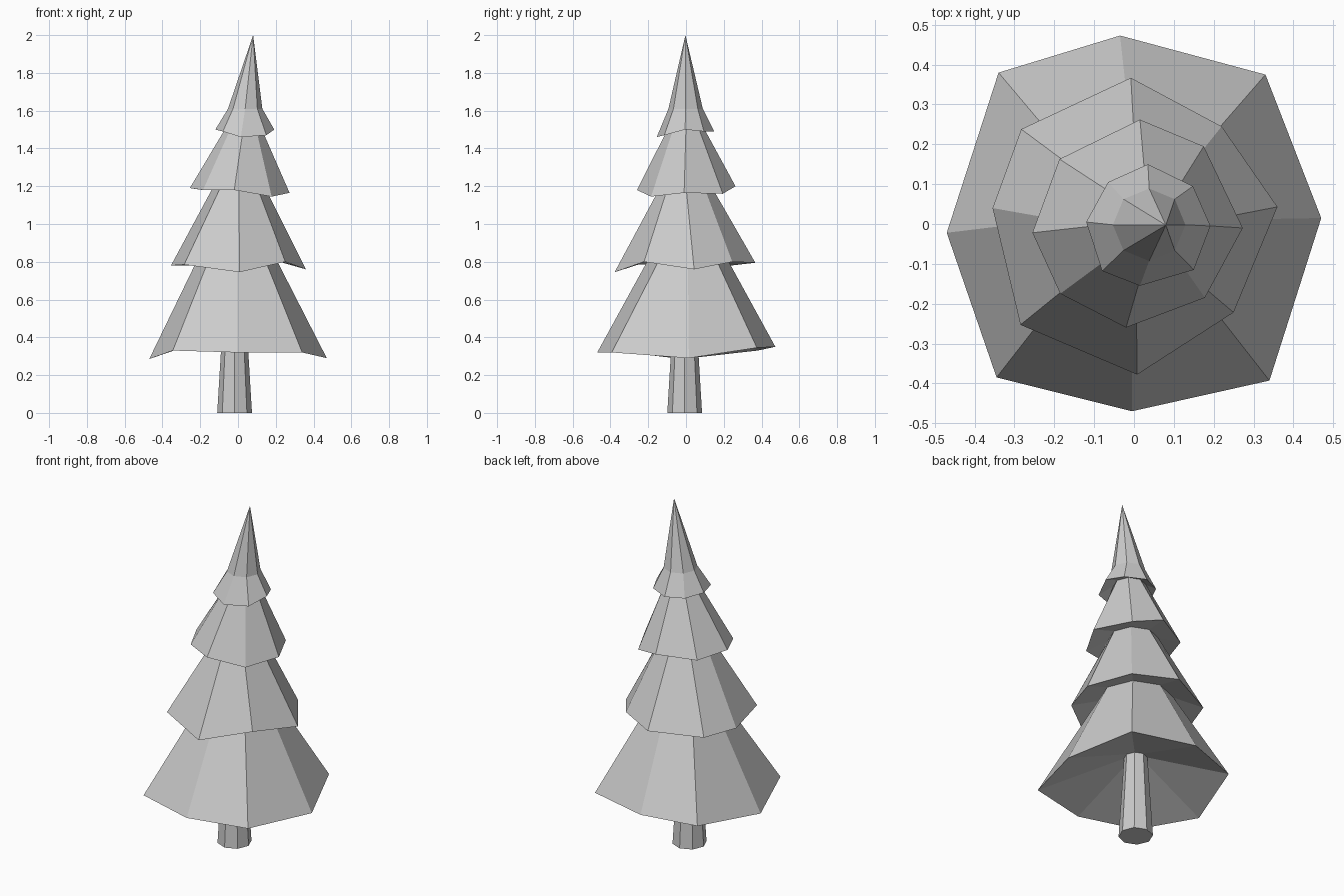
import bpy
from math import cos, sin, pi

if "Cube" in bpy.data.objects:
    bpy.data.objects.remove(bpy.data.objects["Cube"])

SIDES = 8


def ring(cx, cy, z, r):
    """Regular eight-sided ring, starting at +x and going anticlockwise."""
    return [(cx + r * cos(2 * pi * i / SIDES), cy + r * sin(2 * pi * i / SIDES), z)
            for i in range(SIDES)]


def loft(name, rings, tip=None, close_bottom=False):
    """Join consecutive rings with quads, optionally ending in a point."""
    verts = [v for r in rings for v in r]
    faces = []
    for k in range(len(rings) - 1):
        for i in range(SIDES):
            j = (i + 1) % SIDES
            a, b = k * SIDES, (k + 1) * SIDES
            faces.append((a + i, a + j, b + j, b + i))
    if tip:
        last = len(verts) - SIDES
        verts.append(tip)
        faces += [(last + i, last + (i + 1) % SIDES, len(verts) - 1) for i in range(SIDES)]
    if close_bottom:
        faces.append(tuple(reversed(range(SIDES))))
    mesh = bpy.data.meshes.new(name)
    mesh.from_pydata(verts, [], faces)
    mesh.update()
    obj = bpy.data.objects.new(name, mesh)
    bpy.context.collection.objects.link(obj)
    return obj


# Uneven hand-cut rims of the four branch tiers, from the lowest up
rims = [
    [(.47, .015, .29), (.33, .375, .345), (-.035, .473, .35), (-.34, .38, .33),
     (-.47, -.022, .285), (-.345, -.385, .33), (-.005, -.47, .32), (.34, -.393, .32)],
    [(.36, .043, .76), (.22, .245, .80), (-.008, .367, .795), (-.283, .238, .78),
     (-.355, .04, .78), (-.285, -.253, .785), (.008, -.378, .745), (.25, -.222, .80)],
    [(.273, -.01, 1.165), (.175, .195, 1.16), (.015, .262, 1.20), (-.187, .163, 1.18),
     (-.255, -.022, 1.19), (-.185, -.175, 1.18), (-.02, -.26, 1.18), (.178, -.185, 1.145)],
    [(.192, -.005, 1.50), (.148, .095, 1.49), (.035, .15, 1.49), (-.065, .105, 1.49),
     (-.12, .005, 1.50), (-.08, -.118, 1.49), (.015, -.155, 1.46), (.15, -.115, 1.47)],
]

# Narrow rings where each tier tucks under the next, and the neck below the tip
necks = [ring(-.006, .01, .83, .20), ring(.005, 0, 1.20, .134),
         ring(.03, 0, 1.52, .088), ring(.038, -.002, 1.61, .091)]

# Trunk, tapering up to the hollow underside of the lowest tier
trunk_top = ring(-.018, -.007, .48, .063)
loft("trunk", [ring(-.018, -.007, 0, .092), trunk_top], close_bottom=True)

# Branches: underside, then rim and neck of every tier, ending in the leaning tip
rings = [trunk_top]
for rim, neck in zip(rims, necks):
    rings += [rim, neck]
loft("branches", rings, tip=(.08, -.003, 2.0))
